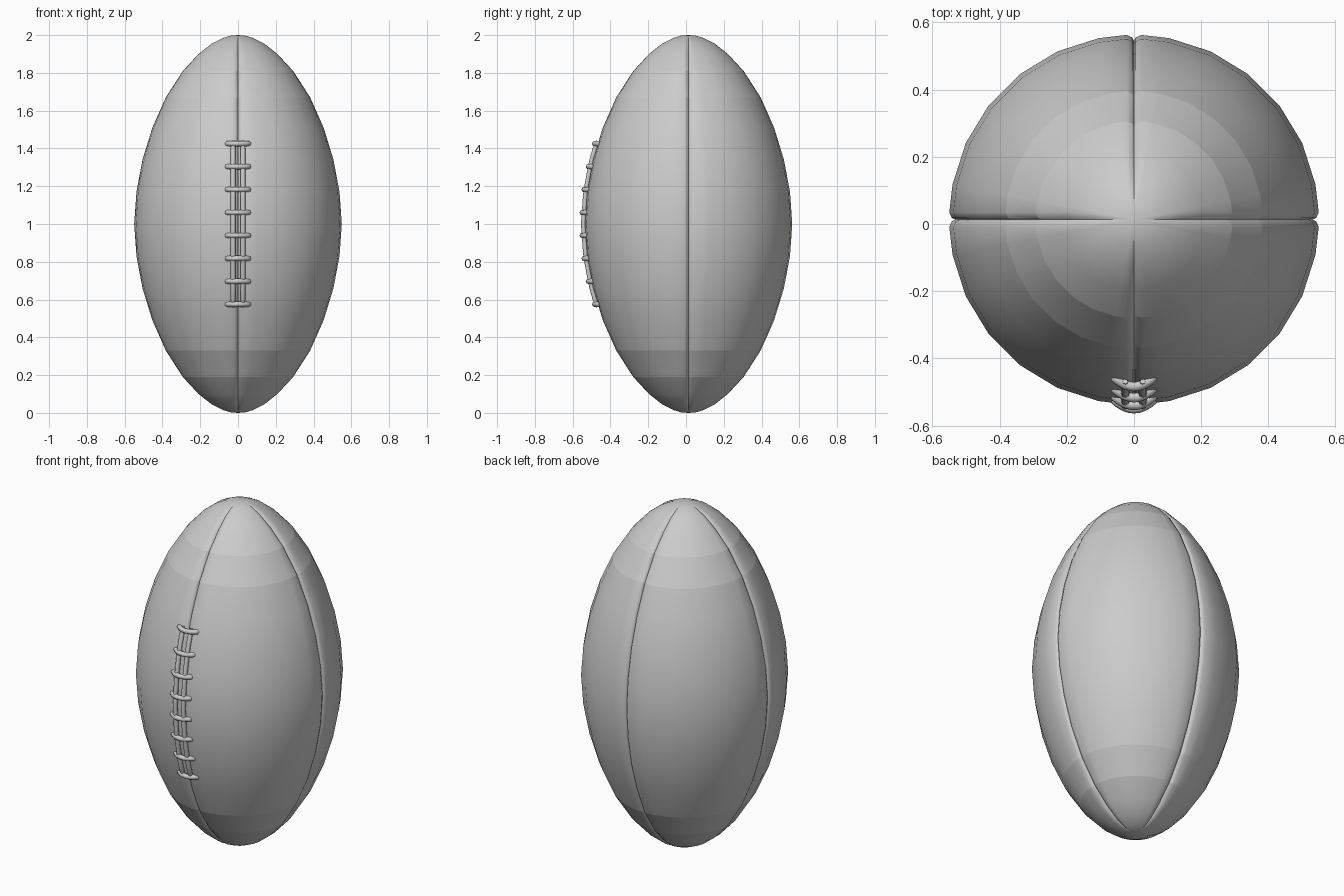
import bpy, bmesh, math

if "Cube" in bpy.data.objects:
    bpy.data.objects.remove(bpy.data.objects["Cube"])

CY = 0.013  # ball axis sits slightly behind the origin because the laces stick out in front
# half profile: height above the middle, radius
HALF = [(0, .55), (.17, .538), (.34, .506), (.51, .454), (.67, .383), (.81, .293),
        (.90, .21), (.955, .14), (.985, .08), (.997, .04)]
PROFILE = [(1 - t, r) for t, r in reversed(HALF[1:])] + [(1 + t, r) for t, r in HALF]
STRIPES = (.19, .33, 1.67, 1.81)


def radius(z):
    for (z0, r0), (z1, r1) in zip(PROFILE, PROFILE[1:]):
        if z0 <= z <= z1:
            return r0 + (r1 - r0) * (z - z0) / (z1 - z0)
    return 0


def ring_points(z, r):
    # four panels separated by pinched seams
    k = min(1, r / .2)
    a1, a2 = min(.005 / r, .04), min(.022 / r, .13)
    q = math.pi / 2
    spread = [(0, .018), (a1, .008), (a2, 0)]
    spread += [(math.radians(a), 0) for a in (11, 24.5, 38, 52, 65.5, 79)]
    spread += [(q - a2, 0), (q - a1, .008)]
    return [((r - d * k) * math.cos(i * q + a), CY + (r - d * k) * math.sin(i * q + a), z)
            for i in range(4) for a, d in spread]


# ball body
bm = bmesh.new()
rings = [[bm.verts.new(p) for p in ring_points(z, r)] for z, r in PROFILE]
n = len(rings[0])
for a, b in zip(rings, rings[1:]):
    for i in range(n):
        j = (i + 1) % n
        bm.faces.new((a[i], a[j], b[j], b[i]))
for ring, z in ((rings[0], 0), (rings[-1], 2)):
    pole = bm.verts.new((0, CY, z))
    for i in range(n):
        bm.faces.new((ring[i], ring[(i + 1) % n], pole))
bmesh.ops.recalc_face_normals(bm, faces=bm.faces)
for f in bm.faces:
    f.smooth = True
# stripe borders and seam bottoms stay crisp
for e in bm.edges:
    z0, z1 = (v.co.z for v in e.verts)
    if abs(z0 - z1) < 1e-5 and any(abs(z0 - s) < 1e-4 for s in STRIPES):
        e.smooth = False
for ring_a, ring_b in zip(rings, rings[1:]):
    for i in range(0, n, n // 4):
        bm.edges.get((ring_a[i], ring_b[i])).smooth = False
mesh = bpy.data.meshes.new("ball_body")
bm.to_mesh(mesh)
bm.free()
bpy.context.collection.objects.link(bpy.data.objects.new("ball_body", mesh))


def tube(name, pts, rad):
    # round cord with rounded ends through the given points
    cu = bpy.data.curves.new(name, 'CURVE')
    cu.dimensions = '3D'
    cu.bevel_depth = rad
    cu.bevel_resolution = 2
    cu.use_fill_caps = True
    sp = cu.splines.new('POLY')
    sp.points.add(len(pts) - 1)
    for i, (p, co) in enumerate(zip(sp.points, pts)):
        p.co = (*co, 1)
        p.radius = .6 if i in (0, len(pts) - 1) else 1
    ob = bpy.data.objects.new(name, cu)
    bpy.context.collection.objects.link(ob)
    bpy.ops.object.select_all(action='DESELECT')
    ob.select_set(True)
    bpy.context.view_layer.objects.active = ob
    bpy.ops.object.convert(target='MESH')
    bpy.ops.object.shade_smooth_by_angle(angle=math.radians(50))


def front(z):
    return CY - radius(z)


# cross laces
for i in range(8):
    z = 1.425 - i * .1214
    pts = []
    for s in (-1, -.92, -.7, -.45, -.2, 0, .2, .45, .7, .92, 1):
        pts.append((.064 * s, front(z) - .017 + .033 * s * s, z))
    tube(f"cross_lace_{i + 1}", pts, .014)

# long laces under the cross laces
for side, x in (("left", -.026), ("right", .026)):
    zs = [.56 + .88 * i / 20 for i in range(21)]
    tube(f"long_lace_{side}", [(x, front(z) - .006, z) for z in zs], .013)
